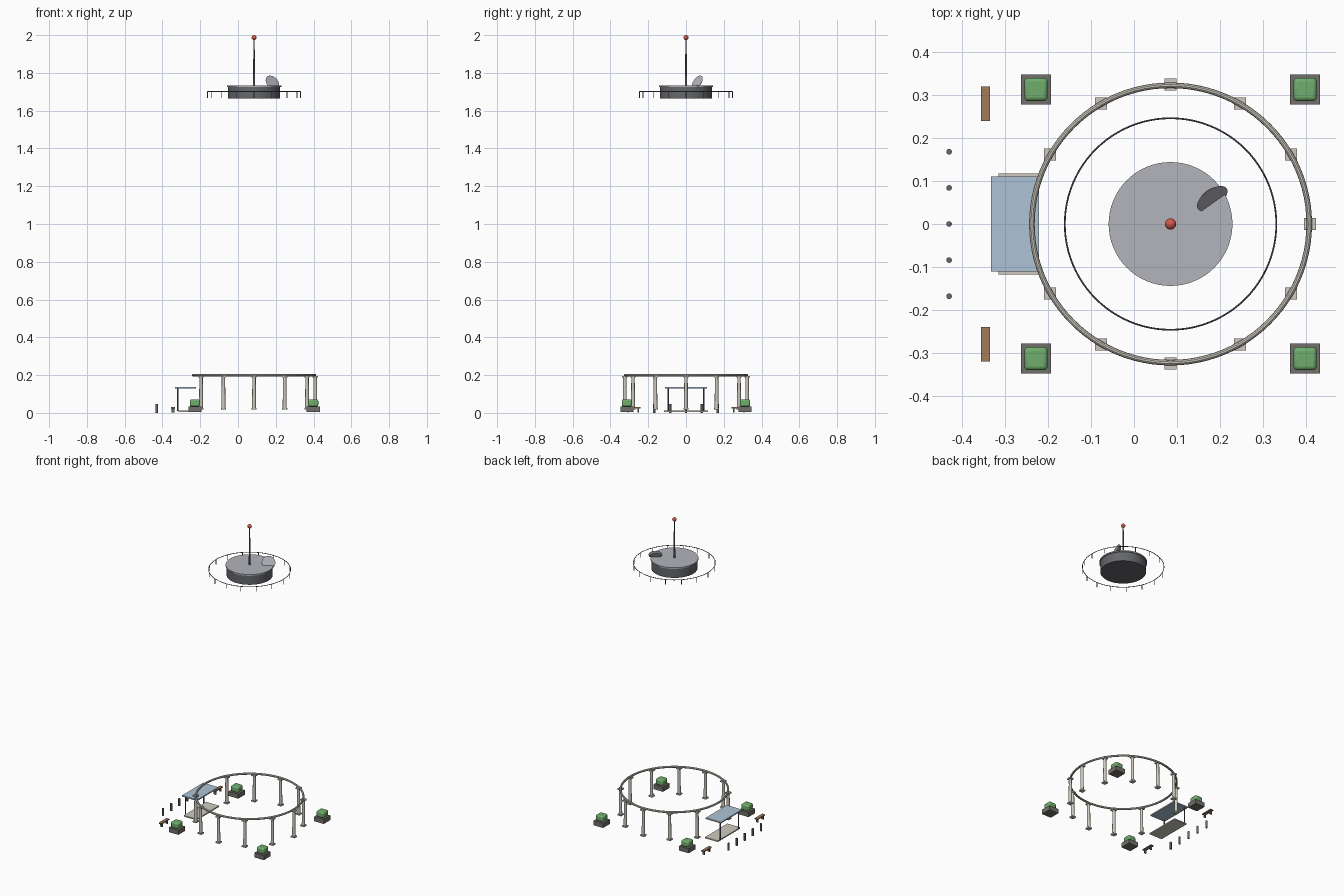
import bpy, math
from mathutils import Vector

if "Cube" in bpy.data.objects:
    bpy.data.objects.remove(bpy.data.objects["Cube"])

CX = 0.085  # axis of the round structure


def mat(name, rgb):
    m = bpy.data.materials.new(name)
    m.diffuse_color = (*rgb, 1)
    m.use_nodes = True
    m.node_tree.nodes["Principled BSDF"].inputs["Base Color"].default_value = m.diffuse_color
    return m


STONE = mat("stone", (0.62, 0.59, 0.52))
DARK = mat("dark_metal", (0.13, 0.135, 0.15))
ROOF = mat("roof_grey", (0.45, 0.46, 0.5))
GLASS = mat("canopy_blue", (0.42, 0.55, 0.68))
GREEN = mat("leaf_green", (0.16, 0.42, 0.15))
POT = mat("planter_grey", (0.17, 0.16, 0.15))
WOOD = mat("wood", (0.36, 0.2, 0.1))
RED = mat("beacon_red", (0.65, 0.1, 0.07))


def finish(name, m, smooth=True):
    o = bpy.context.object
    o.name = name
    o.data.materials.append(m)
    if smooth:
        bpy.ops.object.shade_smooth_by_angle(angle=math.radians(35))
    return o


def box(name, m, x, y, z0, z1, sx, sy, bevel=0):
    bpy.ops.mesh.primitive_cube_add(size=1, location=(x, y, (z0 + z1) / 2))
    o = bpy.context.object
    o.scale = (sx, sy, z1 - z0)
    bpy.ops.object.transform_apply(location=False, rotation=False, scale=True)
    if bevel:
        b = o.modifiers.new("bevel", 'BEVEL')
        b.width, b.segments = bevel, 3
    return finish(name, m, bool(bevel))


def rod(name, m, x, y, z0, z1, r0, r1=None, n=16):
    bpy.ops.mesh.primitive_cone_add(vertices=n, radius1=r0, radius2=r0 if r1 is None else r1,
                                    depth=z1 - z0, location=(x, y, (z0 + z1) / 2))
    return finish(name, m)


def ring(name, m, z, R, r, n=96):
    bpy.ops.mesh.primitive_torus_add(major_radius=R, minor_radius=r, major_segments=n,
                                     minor_segments=10, location=(CX, 0, z))
    return finish(name, m)


# colonnade: eleven columns, gap at the entrance
for i in range(12):
    if i == 6:
        continue
    a = math.radians(30 * i)
    x, y = CX + 0.324 * math.cos(a), 0.324 * math.sin(a)
    box(f"column_base_{i}", STONE, x, y, 0.018, 0.026, 0.028, 0.028)
    rod(f"column_shaft_{i}", STONE, x, y, 0.026, 0.187, 0.0105, 0.009)
    box(f"column_capital_{i}", STONE, x, y, 0.187, 0.196, 0.028, 0.028)
ring("colonnade_ring", STONE, 0.2, 0.3225, 0.0065)

# entrance canopy and step
box("entrance_step", STONE, -0.268, 0, 0.004, 0.012, 0.094, 0.234)
box("canopy_roof", GLASS, -0.277, 0, 0.129, 0.137, 0.111, 0.22)
for s in (-1, 1):
    rod(f"canopy_post_{s}", DARK, -0.318, s * 0.095, 0.01, 0.13, 0.004)

# planters, benches and bollards
for sx in (-1, 1):
    for sy in (-1, 1):
        x, y = CX + sx * 0.313, sy * 0.313
        box("planter_box", POT, x, y, 0.004, 0.034, 0.07, 0.07)
        box("planter_bush", GREEN, x, y, 0.034, 0.072, 0.054, 0.054, 0.009)
for sy in (-1, 1):
    box("bench_seat", WOOD, -0.345, sy * 0.28, 0.024, 0.031, 0.021, 0.08)
    for d in (-0.027, 0.027):
        box("bench_leg", DARK, -0.345, sy * 0.28 + d, 0.002, 0.024, 0.016, 0.006)
for i in range(-2, 3):
    rod(f"bollard_{i + 2}", DARK, -0.43, i * 0.084, 0, 0.048, 0.0065)

# floating roof drum with lip
rod("drum_wall", DARK, CX, 0, 1.664, 1.726, 0.138, n=64)
rod("drum_roof", ROOF, CX, 0, 1.726, 1.734, 0.144, n=64)

# guard ring with short hanging posts
ring("guard_ring", DARK, 1.701, 0.246, 0.002)
for i in range(16):
    a = math.tau * i / 16
    rod(f"guard_post_{i}", DARK, CX + 0.246 * math.cos(a), 0.246 * math.sin(a),
        1.668, 1.701, 0.0018, n=8)

# mast and beacon
rod("mast", DARK, CX, 0, 1.73, 1.98, 0.006, 0.003)
bpy.ops.mesh.primitive_uv_sphere_add(segments=24, ring_count=12, radius=0.013, location=(CX, 0, 1.987))
finish("beacon", RED)

# tilted dish, lower part sunk in the roof
n = Vector((0.5, -0.7, 0.5)).normalized()
bpy.ops.mesh.primitive_cone_add(vertices=32, radius1=0.03, radius2=0.041, depth=0.008,
                                location=(0.18, 0.062, 1.748))
bpy.context.object.rotation_euler = n.to_track_quat('Z', 'Y').to_euler()
finish("dish", ROOF)
